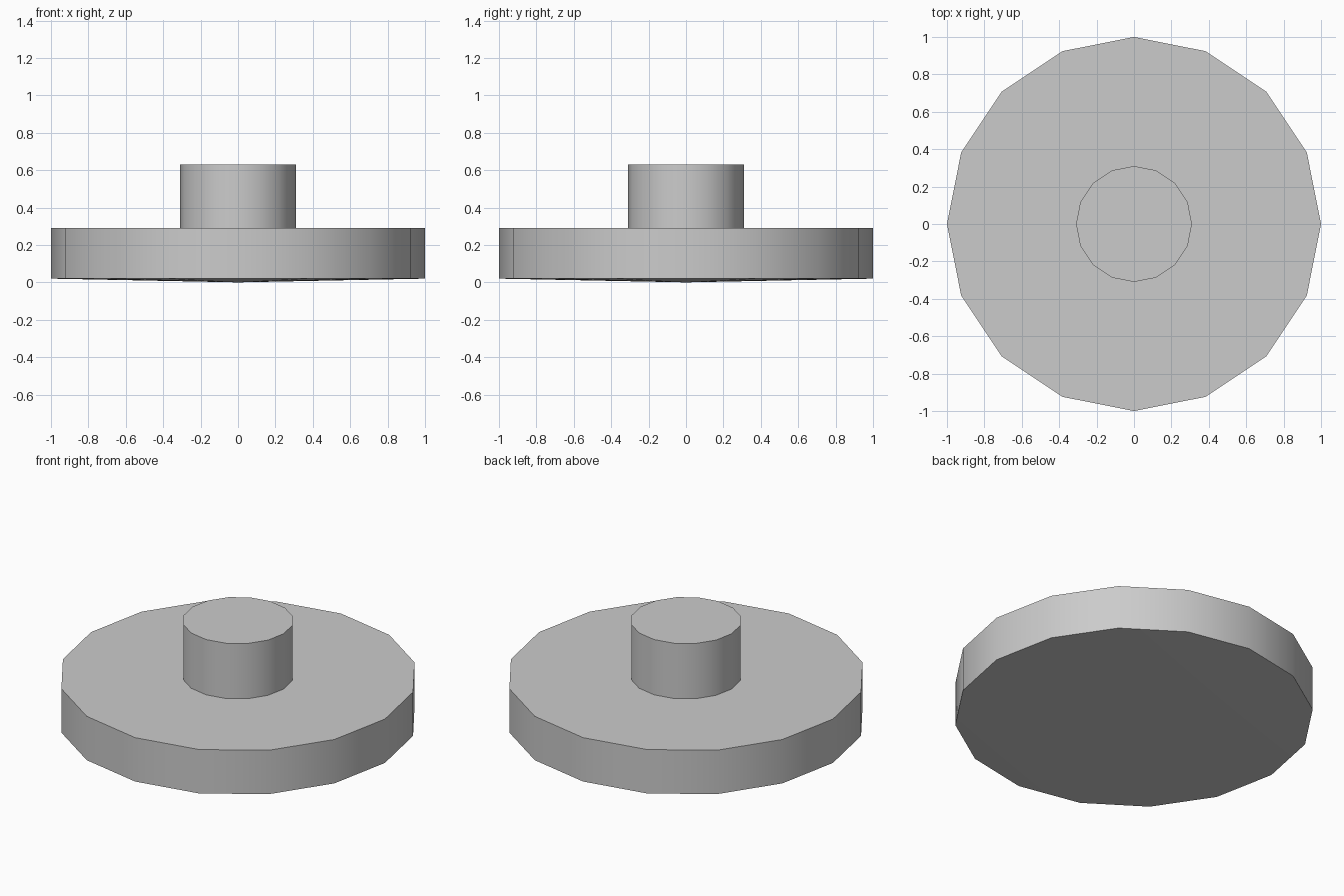
import bpy
import bmesh
import math

cube = bpy.data.objects.get("Cube")
if cube:
    bpy.data.objects.remove(cube, do_unlink=True)

SIDES = 16

grey = bpy.data.materials.new("plain_grey")
grey.use_nodes = True
colour = (0.6, 0.6, 0.6, 1)
grey.diffuse_color = colour
grey.node_tree.nodes["Principled BSDF"].inputs["Base Color"].default_value = colour


def turned_part(name, profile):
    """Revolve a (radius, height) profile about z; zero radius makes a tip."""
    bm = bmesh.new()
    rings = []
    for radius, z in profile:
        count = SIDES if radius else 1
        rings.append([bm.verts.new((radius * math.cos(math.tau * i / SIDES),
                                    radius * math.sin(math.tau * i / SIDES), z))
                      for i in range(count)])
    for low, high in zip(rings, rings[1:]):
        for i in range(SIDES):
            j = (i + 1) % SIDES
            if len(low) == 1:
                bm.faces.new((low[0], high[j], high[i]))
            else:
                bm.faces.new((low[i], low[j], high[j], high[i]))
    # Flat top cap
    bm.faces.new(rings[-1])
    bm.normal_update()
    mesh = bpy.data.meshes.new(name)
    bm.to_mesh(mesh)
    bm.free()
    mesh.materials.append(grey)
    obj = bpy.data.objects.new(name, mesh)
    bpy.context.collection.objects.link(obj)
    bpy.ops.object.select_all(action="DESELECT")
    obj.select_set(True)
    bpy.context.view_layer.objects.active = obj
    bpy.ops.object.shade_smooth_by_angle(angle=math.radians(30))
    return obj


# Wide disc with a very shallow pointed underside
turned_part("base_disc", [(0, 0), (1, 0.02), (1, 0.29)])

# Central hub standing on the disc
turned_part("centre_hub", [(0.31, 0.29), (0.31, 0.63)])
